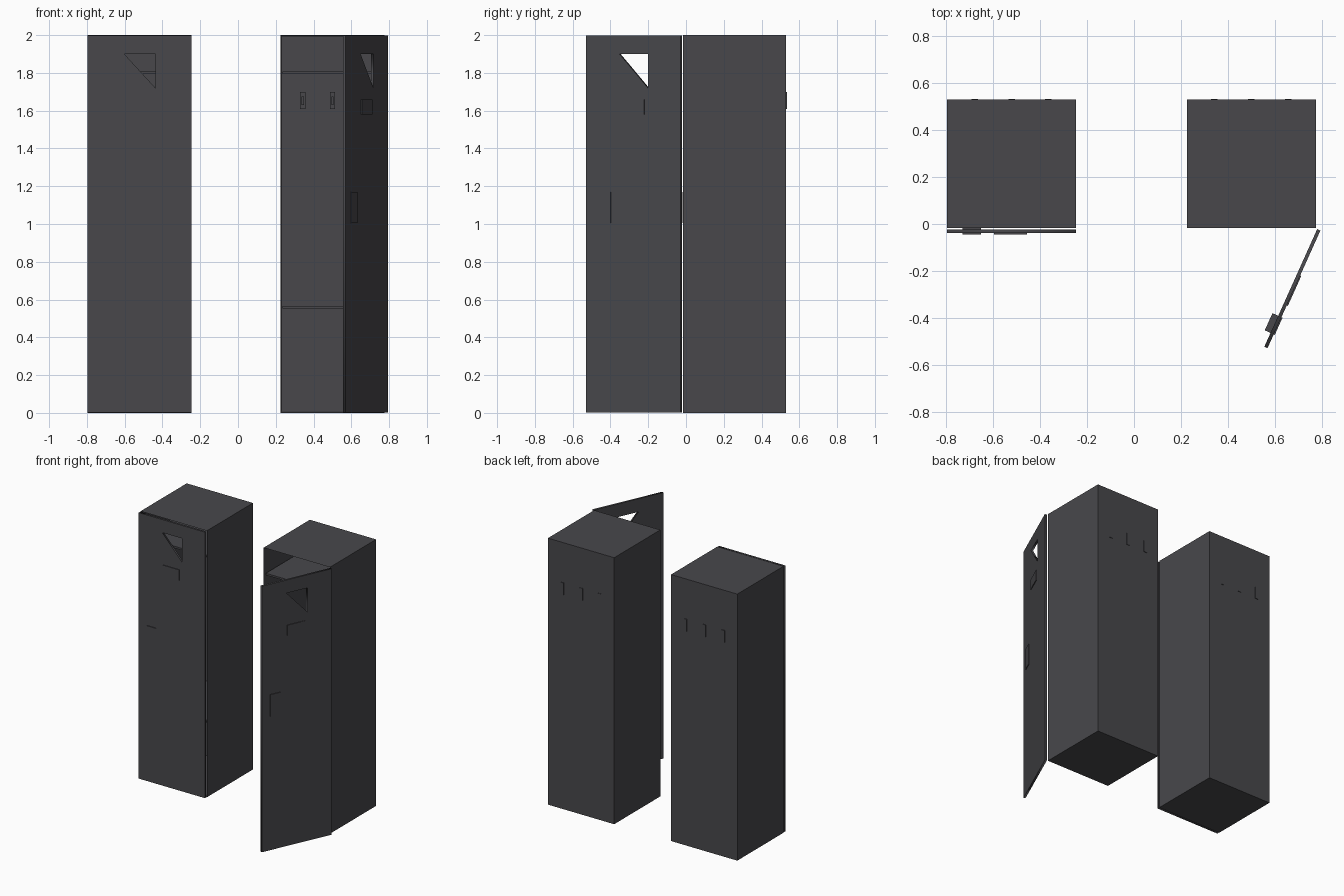
import bpy, bmesh, math
from mathutils import Matrix, Vector

if "Cube" in bpy.data.objects:
    bpy.data.objects.remove(bpy.data.objects["Cube"])

steel = bpy.data.materials.new("dark grey steel")
steel.diffuse_color = (0.065, 0.064, 0.071, 1)
steel.use_nodes = True
steel.node_tree.nodes["Principled BSDF"].inputs["Base Color"].default_value = steel.diffuse_color


def finish(name, bm):
    me = bpy.data.meshes.new(name)
    bm.to_mesh(me)
    bm.free()
    me.materials.append(steel)
    ob = bpy.data.objects.new(name, me)
    bpy.context.collection.objects.link(ob)
    return ob


def boxes(name, specs):
    """One object made of boxes given as (low corner, high corner)."""
    bm = bmesh.new()
    for lo, hi in specs:
        lo, hi = Vector(lo), Vector(hi)
        m = Matrix.Translation((lo + hi) / 2) @ Matrix.Diagonal((*(hi - lo), 1))
        bmesh.ops.create_cube(bm, size=1, matrix=m)
    return finish(name, bm)


def cabinet(side, x0):
    x1, y0, y1, t = x0 + 0.55, -0.017, 0.53, 0.011
    # hollow shell open to the front: inset the front face and push it back
    bm = bmesh.new()
    m = Matrix.Translation(((x0 + x1) / 2, (y0 + y1) / 2, 1)) @ Matrix.Diagonal((x1 - x0, y1 - y0, 2, 1))
    bmesh.ops.create_cube(bm, size=1, matrix=m)
    bm.normal_update()
    front = min(bm.faces, key=lambda f: f.normal.y)
    bmesh.ops.inset_region(bm, faces=[front], thickness=t)
    for v in front.verts:
        v.co.y = y1 - t
    finish(side + "_cabinet", bm)
    # shelves
    for name, z in (("upper_shelf", 1.80), ("lower_shelf", 0.56)):
        boxes(f"{side}_{name}", [((x0 + t, y0 + 0.01, z - 0.007), (x1 - t, y1 - t, z + 0.007))])
    # coat hooks, whose plates poke through the back wall
    for i in (-1, 0, 1):
        x = (x0 + x1) / 2 + i * 0.157
        boxes(f"{side}_coat_hook", [
            ((x - 0.014, 0.508, 1.61), (x + 0.014, 0.534, 1.70)),
            ((x - 0.006, 0.470, 1.63), (x + 0.006, 0.508, 1.642)),
            ((x - 0.006, 0.470, 1.642), (x + 0.006, 0.480, 1.675))])


def door(side, hinge, angle):
    # panel outline with a triangular vent, drawn in x-z from the hinge
    w, t = 0.55, 0.015
    cu = bpy.data.curves.new(side + "_door_outline", 'CURVE')
    cu.dimensions, cu.fill_mode, cu.extrude = '2D', 'BOTH', t / 2
    for pts in ([(0, 0.002), (-w, 0.002), (-w, 1.998), (0, 1.998)],
                [(-0.19, 1.90), (-0.355, 1.90), (-0.19, 1.72)]):
        sp = cu.splines.new('POLY')
        sp.points.add(len(pts) - 1)
        for p, (x, z) in zip(sp.points, pts):
            p.co = (x, z, 0, 1)
        sp.use_cyclic_u = True
    tmp = bpy.data.objects.new("outline", cu)
    bpy.context.collection.objects.link(tmp)
    bpy.context.view_layer.update()
    me = bpy.data.meshes.new_from_object(tmp.evaluated_get(bpy.context.evaluated_depsgraph_get()))
    bpy.data.objects.remove(tmp)
    bm = bmesh.new()
    bm.from_mesh(me)
    bmesh.ops.remove_doubles(bm, verts=bm.verts, dist=1e-5)
    bmesh.ops.transform(bm, verts=bm.verts,
                        matrix=Matrix.Translation((0, -t / 2, 0)) @ Matrix.Rotation(math.pi / 2, 4, 'X'))
    bmesh.ops.recalc_face_normals(bm, faces=bm.faces)
    parts = [finish(side + "_door", bm)]
    # label plate outside, lock housing through the panel
    parts.append(boxes(side + "_label_plate", [((-0.35, -0.020, 1.58), (-0.21, -0.012, 1.66))]))
    back = 0.027 if angle else 0.006
    parts.append(boxes(side + "_door_handle", [((-0.485, -0.020, 1.005), (-0.405, back, 1.17))]))
    for ob in parts:
        ob.location = hinge
        ob.rotation_euler.z = angle


cabinet("left", -0.797)
cabinet("right", 0.225)
door("left", (-0.247, -0.024, 0), 0)
door("right", (0.781, -0.022, 0), math.radians(65.8))
